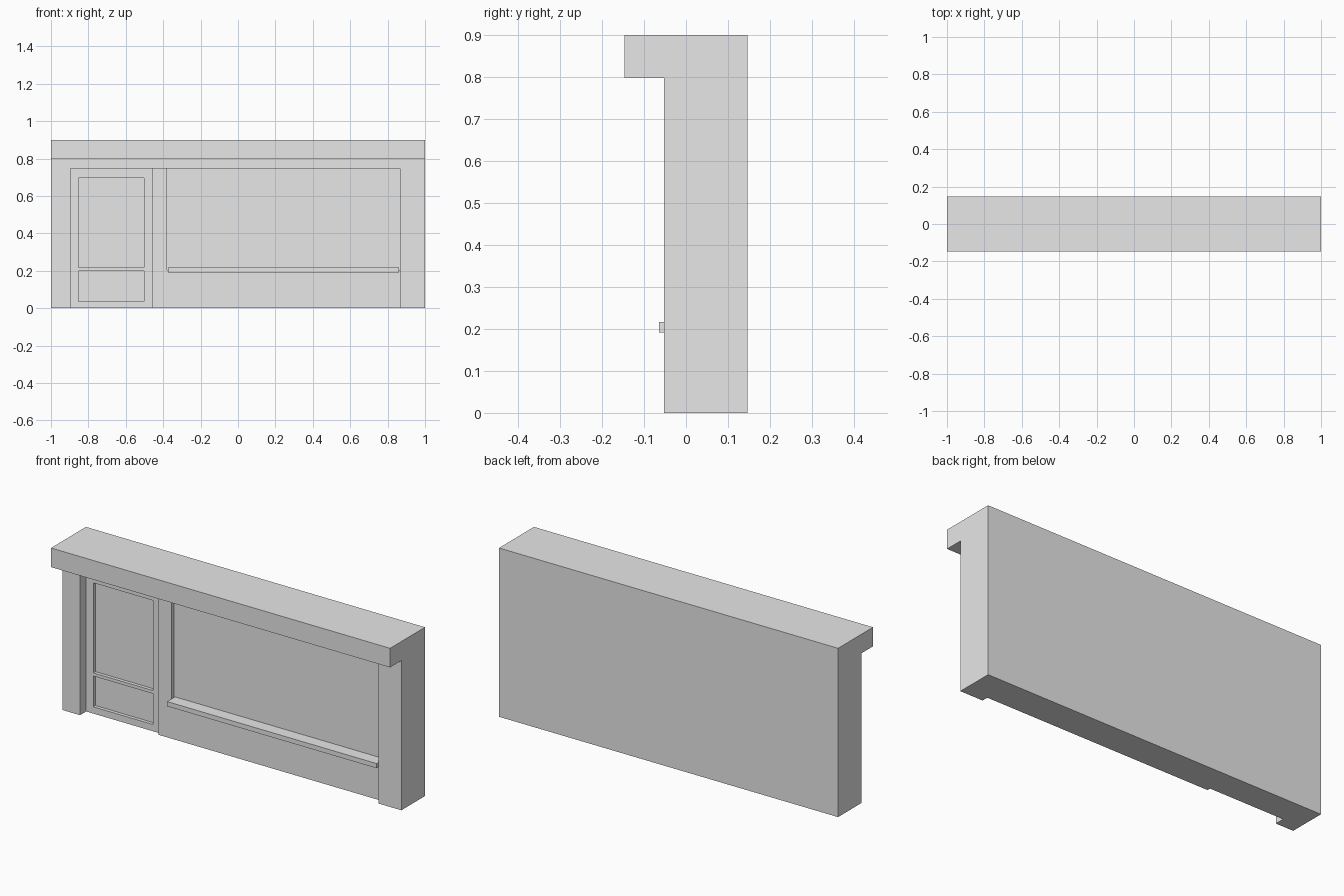
import bpy
import bmesh
from mathutils import Vector

cube = bpy.data.objects.get("Cube")
if cube:
    bpy.data.objects.remove(cube, do_unlink=True)

# One plain grey for the whole shopfront
grey = bpy.data.materials.new("plain grey")
grey.use_nodes = True
grey.diffuse_color = (0.8, 0.8, 0.8, 1)
grey.node_tree.nodes["Principled BSDF"].inputs["Base Color"].default_value = (0.8, 0.8, 0.8, 1)


def finish(name, bm):
    bmesh.ops.recalc_face_normals(bm, faces=bm.faces)
    mesh = bpy.data.meshes.new(name)
    bm.to_mesh(mesh)
    bm.free()
    mesh.materials.append(grey)
    obj = bpy.data.objects.new(name, mesh)
    bpy.context.collection.objects.link(obj)
    return obj


def prism(name, profile, x0, x1):
    """Extrude a (y, z) side profile from x0 to x1."""
    bm = bmesh.new()
    face = bm.faces.new([bm.verts.new((x0, y, z)) for y, z in profile])
    new = bmesh.ops.extrude_face_region(bm, geom=[face])["geom"]
    verts = [v for v in new if isinstance(v, bmesh.types.BMVert)]
    bmesh.ops.translate(bm, verts=verts, vec=Vector((x1 - x0, 0, 0)))
    return finish(name, bm)


def box(name, x0, x1, z0, z1, front, back):
    return prism(name, [(front, z0), (back, z0), (back, z1), (front, z1)], x0, x1)


# Depth levels, front to back
CORNICE, SILL, POST, WALL, DOOR, GLASS, PANEL, BACK = (
    -0.147, -0.064, -0.052, -0.018, 0.0, 0.002, 0.018, 0.147)
# Opening edges
LEFT, JAMB, MULLION, RIGHT = -0.896, -0.457, -0.38, 0.866
HEAD, CORNICE_Z, TOP = 0.748, 0.798, 0.9
RISER = 0.205

# Back wall, header and cornice in one profile
prism("wall_with_cornice", [
    (BACK, 0), (BACK, TOP), (CORNICE, TOP), (CORNICE, CORNICE_Z),
    (POST, CORNICE_Z), (POST, HEAD), (PANEL, HEAD), (PANEL, 0)], -1, 1)

# End posts
box("right_post", -1, LEFT, 0, HEAD, POST, PANEL)
box("left_post", RIGHT, 1, 0, HEAD, POST, PANEL)

# Door frame: stiles and rails around two sunk panels
P0, P1 = -0.853, -0.502
box("door_outer_stile", LEFT, P0, 0, HEAD, DOOR, PANEL)
box("door_inner_stile", P1, JAMB, 0, HEAD, DOOR, PANEL)
for name, z0, z1 in (("bottom", 0, 0.036), ("middle", 0.2, 0.217), ("top", 0.697, HEAD)):
    box("door_" + name + "_rail", P0, P1, z0, z1, DOOR, PANEL)

# Shop window: mullion, wall below, glass and sill
box("window_mullion", JAMB, MULLION, 0, HEAD, WALL, PANEL)
box("wall_below_window", MULLION, RIGHT, 0, RISER, WALL, PANEL)
box("window_glass", MULLION, RIGHT, RISER, HEAD, GLASS, PANEL)
box("window_sill", -0.374, 0.862, 0.192, 0.217, SILL, GLASS)
